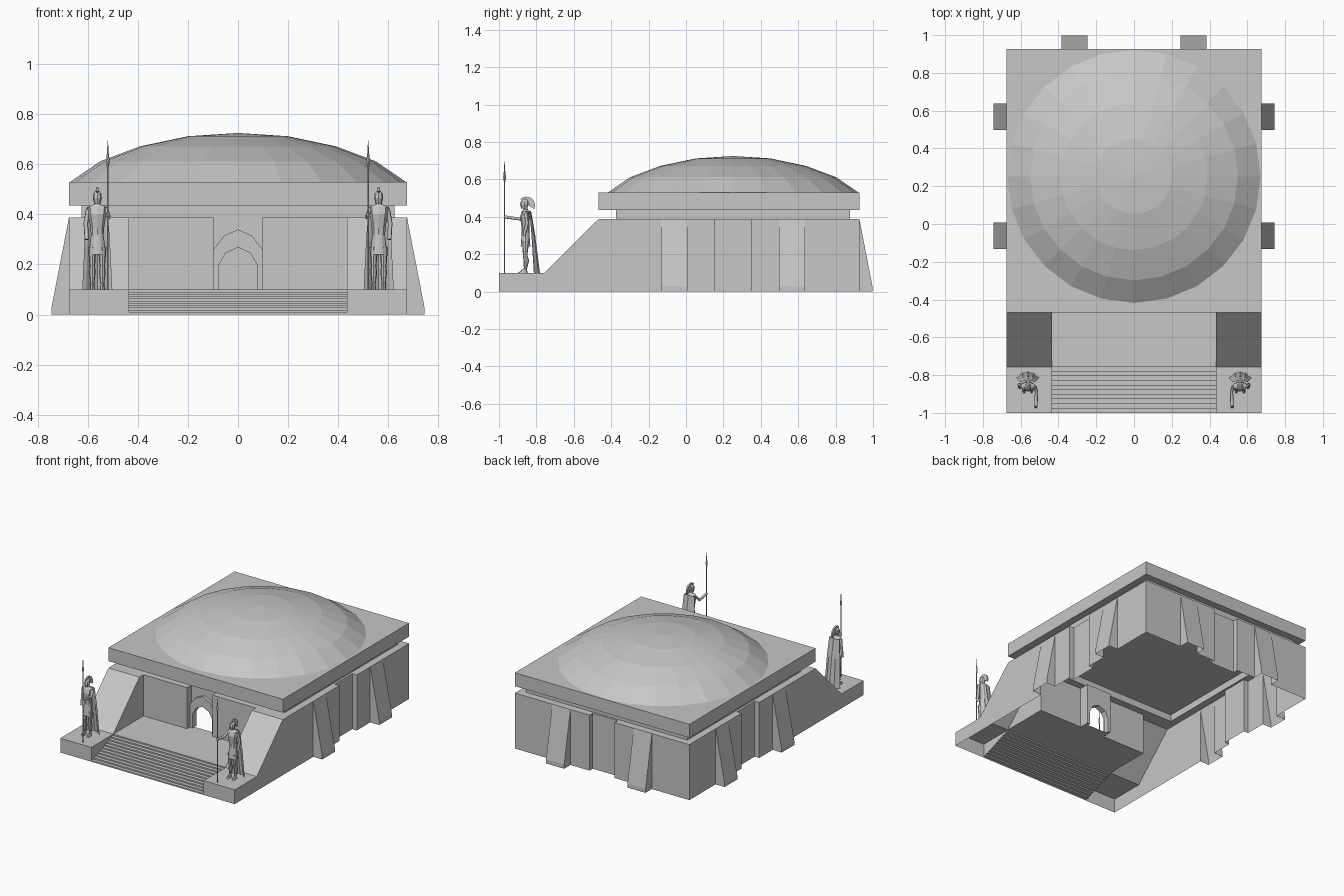
import bpy
from math import sin, cos, pi

if "Cube" in bpy.data.objects:
    bpy.data.objects.remove(bpy.data.objects["Cube"])

GREY = (0.57, 0.57, 0.57, 1)
stone = bpy.data.materials.new("grey stone")
stone.use_nodes = True
stone.diffuse_color = GREY
stone.node_tree.nodes["Principled BSDF"].inputs["Base Color"].default_value = GREY

CY = 0.252      # centre of the square hall along y
HALF = 0.675    # half width of the hall
NECK = 0.625    # half width of the recessed band
INSET = 0.64    # depth of the side niches
FOOT = 0.745    # reach of the buttress feet
NICHE = 0.097   # half width of the niches
TOP = 0.388     # wall height
FLOOR = 0.1     # porch height
WING = 0.435    # inner side of the stair wings
FRONT = CY - HALF
DOOR = CY - NECK


def make(name, verts, faces):
    mesh = bpy.data.meshes.new(name)
    mesh.from_pydata(verts, [], faces)
    mesh.materials.append(stone)
    obj = bpy.data.objects.new(name, mesh)
    bpy.context.collection.objects.link(obj)


def block(name, x, y, z, ends=True):
    """Box between pairs of coordinates, optionally an open tube."""
    verts = [(i, j, k) for k in z for i, j in
             ((x[0], y[0]), (x[1], y[0]), (x[1], y[1]), (x[0], y[1]))]
    faces = [(i, (i + 1) % 4, (i + 1) % 4 + 4, i + 4) for i in range(4)]
    if ends:
        faces += [(3, 2, 1, 0), (4, 5, 6, 7)]
    make(name, verts, faces)


def floor_sheet(name, x, y, z):
    make(name, [(x[0], y[0], z), (x[1], y[0], z), (x[1], y[1], z), (x[0], y[1], z)], [(0, 1, 2, 3)])


def prism(name, profile, a, b, axis):
    """Extrude a 2D profile along x or y."""
    n = len(profile)
    place = (lambda p, d: (d, p[0], p[1])) if axis == "x" else (lambda p, d: (p[0], d, p[1]))
    verts = [place(p, d) for d in (a, b) for p in profile]
    faces = [tuple(range(n))[::-1], tuple(range(n, 2 * n))]
    faces += [(i, (i + 1) % n, (i + 1) % n + n, i + n) for i in range(n)]
    make(name, verts, faces)


def loft(name, sections, sides=8):
    """Skin elliptical sections given as x, y, z, x radius, y radius."""
    verts = [(x + rx * cos(2 * pi * i / sides), y + ry * sin(2 * pi * i / sides), z)
             for x, y, z, rx, ry in sections for i in range(sides)]
    faces = [(r * sides + i, r * sides + (i + 1) % sides,
              (r + 1) * sides + (i + 1) % sides, (r + 1) * sides + i)
             for r in range(len(sections) - 1) for i in range(sides)]
    faces += [tuple(range(sides))[::-1], tuple(range(len(verts) - sides, len(verts)))]
    make(name, verts, faces)


def limb(name, points, radius):
    """Thin rod following a path."""
    curve = bpy.data.curves.new(name, "CURVE")
    curve.dimensions = "3D"
    curve.bevel_depth = radius
    curve.bevel_resolution = 1
    curve.use_fill_caps = True
    line = curve.splines.new("POLY")
    line.points.add(len(points) - 1)
    for p, co in zip(line.points, points):
        p.co = (*co, 1)
    curve.materials.append(stone)
    bpy.context.collection.objects.link(bpy.data.objects.new(name, curve))


def wall(name, turns, half_plan, levels):
    """Wall sheet plus top ledge; the plan lists position, foot depth and head depth."""
    plan = [(-t, f, h) for t, f, h in half_plan[::-1]] + half_plan
    c, s = round(cos(turns * pi / 2)), round(sin(turns * pi / 2))

    def at(t, d, z):
        return (c * t + s * d, CY + s * t - c * d, z)
    verts = []
    for z in levels:
        verts += [at(t, h if z == TOP else f, z) for t, f, h in plan]
    verts += [at(max(-NECK, min(NECK, t)), NECK, TOP) for t, f, h in plan]
    n = len(plan)
    faces = []
    for k in range(len(levels)):
        for i in range(n - 1):
            if k == len(levels) - 1 and plan[i][0] == plan[i + 1][0]:
                continue
            faces.append((k * n + i, k * n + i + 1, (k + 1) * n + i + 1, (k + 1) * n + i))
    make(name, verts, faces)


# Side and back walls with a central niche and two sloping buttresses each
plan = [(NICHE, INSET, INSET), (NICHE, HALF, HALF), (0.245, HALF, HALF), (0.245, FOOT, HALF),
        (0.385, FOOT, HALF), (0.385, HALF, HALF), (HALF, HALF, HALF)]
for turns, name in ((1, "left_wall"), (2, "back_wall"), (3, "right_wall")):
    wall(name, turns, plan, (0, 0.027, TOP))

# Front wall halves with niche jambs and ledges
for s, side in ((1, "left_"), (-1, "right_")):
    path = [(NICHE, DOOR), (NICHE, FRONT), (WING, FRONT)]
    make(side + "front_wall", [(s * x, y, z) for z in (FLOOR, TOP) for x, y in path],
         [(i, i + 1, i + 4, i + 3) for i in range(2)])
    floor_sheet(side + "front_ledge", (s * NICHE, s * HALF), (FRONT, DOOR), TOP)

# Doorway at the back of the front niche, with an arched hood
half_arch = [(0.075, FLOOR), (0.075, 0.2), (0.05, 0.245)]
opening = [(-x, z) for x, z in half_arch] + [(0, 0.268)] + half_arch[::-1]
prism("doorway", opening + [(NICHE, FLOOR), (NICHE, TOP), (-NICHE, TOP), (-NICHE, FLOOR)],
      DOOR, DOOR + 0.02, "y")
hood = [(NICHE, FLOOR), (NICHE, 0.262), (0.055, 0.315), (0, 0.34),
        (-0.055, 0.315), (-NICHE, 0.262), (-NICHE, FLOOR)]
prism("door_hood", opening + hood, DOOR - 0.02, DOOR, "y")
floor_sheet("door_sill", (-NICHE, NICHE), (FRONT, DOOR), FLOOR)

# Roof
block("neck_band", (-NECK, NECK), (CY - NECK, CY + NECK), (TOP, 0.436), ends=False)
block("roof_slab", (-HALF, HALF), (-0.468, CY + HALF), (0.436, 0.53))
loft("dome", [(0, CY, z, r, r) for r, z in
              ((0.67, 0.53), (0.55, 0.612), (0.39, 0.672), (0.2, 0.712), (0.001, 0.725))], 24)

# Steps and porch floor as one folded sheet
STEPS = 11
tread = 0.0243
fold = []
for i in range(STEPS):
    y = -1 + i * tread
    fold += [(y, i * FLOOR / STEPS), (y, (i + 1) * FLOOR / STEPS)]
make("steps_and_porch", [(x, y, z) for x in (-WING, WING) for y, z in fold + [(FRONT, FLOOR)]],
     [(i, i + len(fold) + 1, i + len(fold) + 2, i + 1) for i in range(len(fold))])

# Stair wings: outer side, top strip, and the inner side above the steps
TOE = fold[-1][0]
crown = [(-1, 0), (-1, FLOOR), (TOE, FLOOR), (-0.468, TOP), (FRONT, TOP)]
for s, side in ((1, "left_"), (-1, "right_")):
    make(side + "wing_cover", [(s * x, y, z) for x in (WING, HALF) for y, z in crown],
         [(i, i + 1, i + 6, i + 5) for i in range(4)])
    outer = crown + [(FRONT, 0)]
    make(side + "wing_outer_side", [(s * HALF, y, z) for y, z in outer], [tuple(range(len(outer)))])
    cheek = fold[1:] + [(-1, FLOOR)]
    make(side + "step_cheek", [(s * WING, y, z) for y, z in cheek], [tuple(range(len(cheek)))])
    inner = crown[2:] + [(FRONT, FLOOR)]
    make(side + "wing_inner_side", [(s * WING, y, z) for y, z in inner], [tuple(range(len(inner)))])


def guard(s, side):
    """Standing guard with crested helmet, cloak and spear."""
    cx, cy = s * 0.562, -0.858
    # Legs and feet
    for k, leg in ((-1, "inner_leg"), (1, "outer_leg")):
        x = cx + s * k * 0.02
        loft(side + leg, [(x, cy - 0.014, 0.1, 0.01, 0.026), (x, cy - 0.008, 0.114, 0.008, 0.016),
                          (x, cy, 0.125, 0.008, 0.009), (x, cy + 0.004, 0.165, 0.013, 0.015),
                          (x, cy - 0.002, 0.195, 0.011, 0.012), (x, cy, 0.27, 0.017, 0.02)])
    # Skirt, torso and head
    loft(side + "skirt", [(cx, cy, 0.24, 0.034, 0.026), (cx, cy, 0.32, 0.025, 0.02)], 12)
    loft(side + "torso", [(cx, cy, 0.31, 0.025, 0.02), (cx, cy, 0.345, 0.027, 0.021),
                          (cx, cy - 0.003, 0.4, 0.036, 0.026), (cx, cy, 0.428, 0.04, 0.02),
                          (cx, cy, 0.44, 0.014, 0.012), (cx, cy, 0.452, 0.011, 0.011)])
    loft(side + "helmet", [(cx, cy - 0.008, 0.444, 0.013, 0.015), (cx, cy - 0.006, 0.465, 0.018, 0.023),
                           (cx, cy - 0.004, 0.483, 0.016, 0.021), (cx, cy - 0.003, 0.495, 0.006, 0.009)])
    # Crest sweeping from the brow over to the nape
    arc = [i * pi / 8 for i in range(-1, 7)]
    crest = [(cy + 0.005 + 0.046 * cos(a), 0.46 + 0.048 * sin(a)) for a in arc]
    crest += [(cy + 0.018 * cos(a), 0.468 + 0.018 * sin(a)) for a in arc[::-1]]
    prism(side + "crest", crest, cx - 0.005, cx + 0.005, "x")
    # Arms
    limb(side + "outer_arm", [(cx + s * 0.036, cy, 0.422), (cx + s * 0.046, cy + 0.008, 0.365),
                              (cx + s * 0.042, cy - 0.008, 0.3)], 0.009)
    limb(side + "spear_arm", [(cx - s * 0.036, cy, 0.42), (cx - s * 0.046, cy - 0.03, 0.388),
                              (s * 0.52, -0.972, 0.4)], 0.009)
    # Pleated cloak
    pleats = 8
    cloak = []
    for z, w, d in ((0.43, 0.04, 0.018), (0.3, 0.05, 0.04), (0.1, 0.06, 0.065)):
        for i in range(pleats + 1):
            u = 2 * i / pleats - 1
            cloak.append((cx + u * w, cy + 0.012 + d * (1 - 0.5 * u * u) - (i % 2) * d * 0.1, z))
    n = pleats + 1
    make(side + "cloak", cloak, [(r * n + i, r * n + i + 1, r * n + n + i + 1, r * n + n + i)
                                 for r in range(2) for i in range(pleats)])
    # Spear
    limb(side + "spear_shaft", [(s * 0.52, -0.97, FLOOR), (s * 0.52, -0.97, 0.61)], 0.0035)
    loft(side + "spear_head", [(s * 0.52, -0.97, z, r, r) for z, r in
                               ((0.59, 0.004), (0.61, 0.008), (0.65, 0.003), (0.695, 0.001))], 4)


guard(1, "left_guard_")
guard(-1, "right_guard_")
